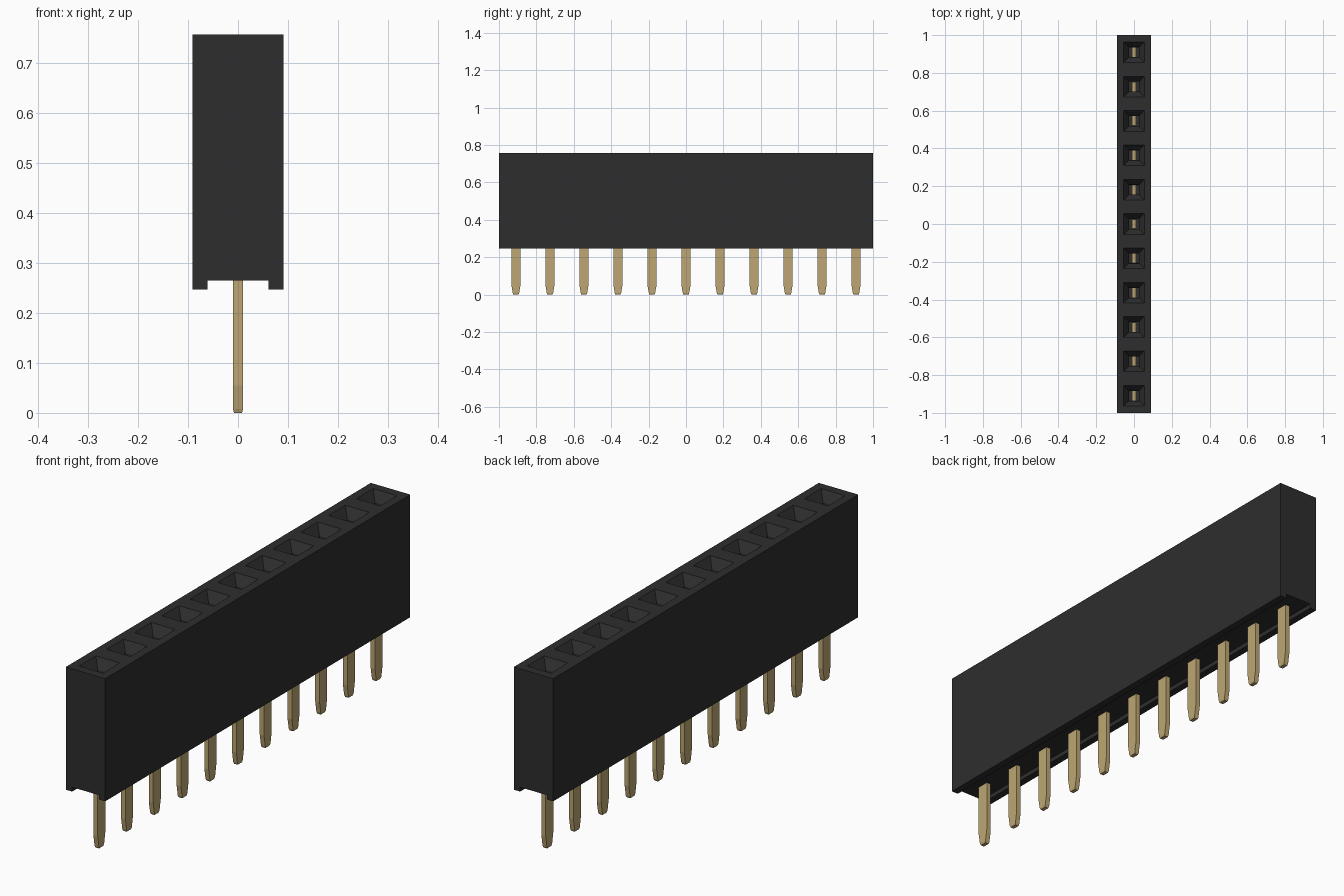
import bpy
import bmesh

if "Cube" in bpy.data.objects:
    bpy.data.objects.remove(bpy.data.objects["Cube"], do_unlink=True)

COUNT = 11
PITCH = 2 / COUNT
HALF_W, TOP, BOTTOM = 0.0905, 0.756, 0.247
GROOVE_W, GROOVE_Z = 0.061, 0.265


def material(name, rgb):
    mat = bpy.data.materials.new(name)
    mat.use_nodes = True
    mat.diffuse_color = (*rgb, 1)
    mat.node_tree.nodes["Principled BSDF"].inputs["Base Color"].default_value = (*rgb, 1)
    return mat


def make_object(name, bm, mat):
    bmesh.ops.recalc_face_normals(bm, faces=bm.faces)
    mesh = bpy.data.meshes.new(name)
    bm.to_mesh(mesh)
    bm.free()
    mesh.materials.append(mat)
    obj = bpy.data.objects.new(name, mesh)
    bpy.context.collection.objects.link(obj)
    return obj


def loft(bm, rings):
    """Skin a list of equal vertex rings and cap both ends."""
    loops = [[bm.verts.new(co) for co in ring] for ring in rings]
    n = len(loops[0])
    for a, b in zip(loops, loops[1:]):
        for i in range(n):
            j = (i + 1) % n
            bm.faces.new((a[i], a[j], b[j], b[i]))
    bm.faces.new(loops[0])
    bm.faces.new(loops[-1])
    bmesh.ops.recalc_face_normals(bm, faces=bm.faces)


black = material("black plastic", (0.027, 0.027, 0.027))
gold = material("gold contact", (0.51, 0.38, 0.17))

# Housing: grooved profile swept along y, one top cell per socket
half = [(HALF_W, TOP), (HALF_W, BOTTOM), (GROOVE_W, BOTTOM), (GROOVE_W, GROOVE_Z)]
profile = half + [(-x, z) for x, z in reversed(half)]
bm = bmesh.new()
loft(bm, [[(x, -1 + k * PITCH, z) for x, z in profile] for k in range(COUNT + 1)])

# Sockets: rim, sloped funnel, then a deep square hole
cells = [f for f in bm.faces if f.normal.z > 0.9 and f.calc_center_median().z > TOP - 0.01]
for thickness, depth in ((0.036, 0), (0.028, -0.04), (0.001, -0.25)):
    bmesh.ops.inset_individual(bm, faces=cells, thickness=thickness, depth=depth,
                               use_even_offset=True)
make_object("housing", bm, black)

# Pins: flat blades with a tapered lower tip
sections = [(0.0, 0.008, 0.014), (0.008, 0.01, 0.017), (0.055, 0.01, 0.025),
            (0.48, 0.01, 0.025)]
for k in range(COUNT):
    y = -1 + (k + 0.5) * PITCH
    bm = bmesh.new()
    loft(bm, [[(-hx, y - hy, z), (hx, y - hy, z), (hx, y + hy, z), (-hx, y + hy, z)]
              for z, hx, hy in sections])
    make_object(f"pin_{k + 1}", bm, gold)
